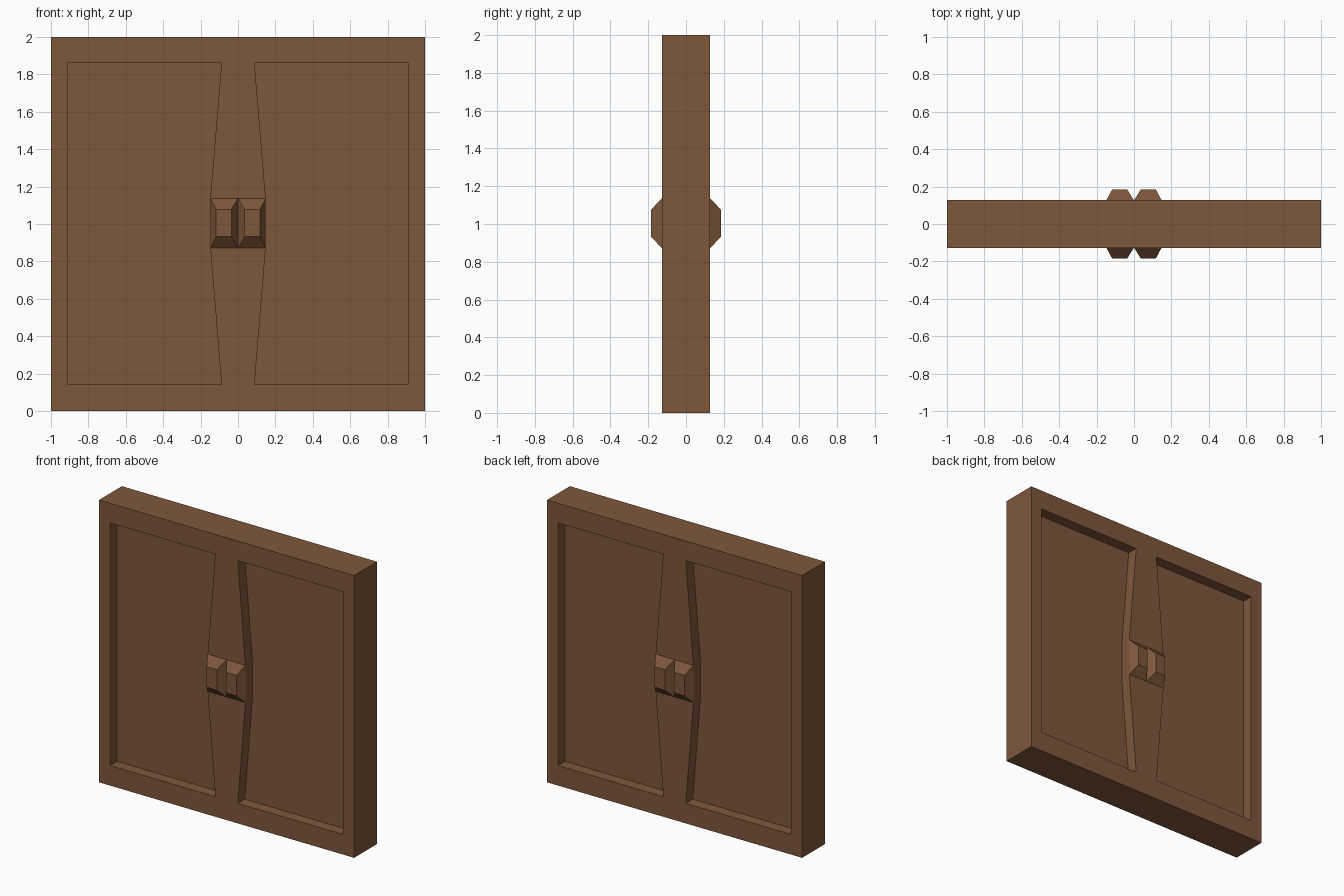
import bpy, bmesh
from math import radians
from mathutils import Matrix

if "Cube" in bpy.data.objects:
    bpy.data.objects.remove(bpy.data.objects["Cube"])

HALF = 0.128      # half thickness of the door frame
PANEL = 0.05      # half thickness of the sunken panels
KNOB = 0.184      # how far the handles reach from the centre

wood = bpy.data.materials.new("brown_wood")
wood.diffuse_color = (0.212, 0.096, 0.044, 1)
wood.use_nodes = True
wood.node_tree.nodes["Principled BSDF"].inputs["Base Color"].default_value = wood.diffuse_color


def add(name, mesh):
    mesh.materials.clear()
    mesh.materials.append(wood)
    ob = bpy.data.objects.new(name, mesh)
    bpy.context.collection.objects.link(ob)
    return ob


def plate(name, outlines, half):
    """Upright plate from x-z outlines; inner outlines become holes."""
    cu = bpy.data.curves.new(name + "_outline", 'CURVE')
    cu.dimensions = '2D'
    cu.fill_mode = 'BOTH'
    cu.extrude = half
    for pts in outlines:
        sp = cu.splines.new('POLY')
        sp.points.add(len(pts) - 1)
        for p, (x, z) in zip(sp.points, pts):
            p.co = (x, z, 0, 1)
        sp.use_cyclic_u = True
    tmp = bpy.data.objects.new(name + "_tmp", cu)
    bpy.context.collection.objects.link(tmp)
    bpy.context.view_layer.update()
    dg = bpy.context.evaluated_depsgraph_get()
    mesh = bpy.data.meshes.new_from_object(tmp.evaluated_get(dg))
    bpy.data.objects.remove(tmp)
    mesh.transform(Matrix.Rotation(radians(90), 4, 'X'))
    bm = bmesh.new()
    bm.from_mesh(mesh)
    bmesh.ops.remove_doubles(bm, verts=bm.verts, dist=1e-5)
    bmesh.ops.recalc_face_normals(bm, faces=bm.faces)
    for f in bm.faces:
        f.smooth = False
    bm.to_mesh(mesh)
    bm.free()
    return add(name, mesh)


# Right panel outline, bulging around the handle; left one is mirrored
right = [(0.088, 0.142), (0.912, 0.142), (0.912, 1.861), (0.088, 1.861),
         (0.148, 1.138), (0.148, 0.87)]
left = [(-x, z) for x, z in reversed(right)]
outer = [(-1, 0), (1, 0), (1, 2), (-1, 2)]

# Frame with two openings, and the sunken panels
plate("door_frame", [outer, right, left], HALF)
plate("right_panel", [right], PANEL)
plate("left_panel", [left], PANEL)


# Tapered block handles, two on each face
def handle(name, sx, sy):
    bm = bmesh.new()
    rings = []
    for x0, x1, z0, z1, y in ((0, 0.148, 0.87, 1.138, HALF - 0.002),
                              (0.036, 0.117, 0.932, 1.077, KNOB)):
        rings.append([bm.verts.new((sx * x, sy * y, z)) for x, z in
                      ((x0, z0), (x1, z0), (x1, z1), (x0, z1))])
    base, tip = rings
    bm.faces.new(base)
    bm.faces.new(tip)
    for i in range(4):
        j = (i + 1) % 4
        bm.faces.new((base[i], base[j], tip[j], tip[i]))
    bmesh.ops.recalc_face_normals(bm, faces=bm.faces)
    mesh = bpy.data.meshes.new(name)
    bm.to_mesh(mesh)
    bm.free()
    add(name, mesh)


for side, sx in (("right", 1), ("left", -1)):
    for face, sy in (("front", -1), ("back", 1)):
        handle(f"{face}_{side}_handle", sx, sy)
